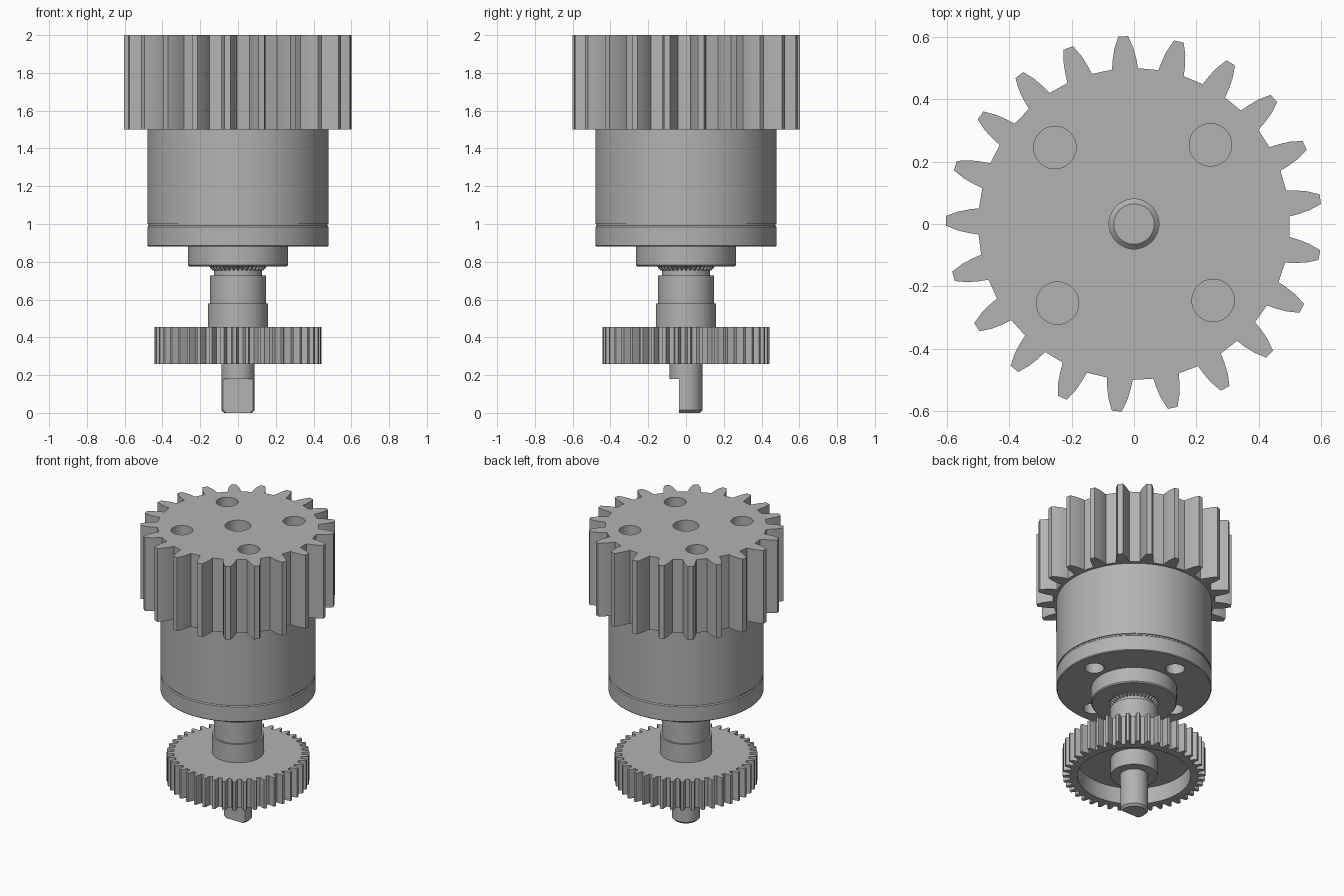
import bpy, bmesh, math
from mathutils import Matrix

old = bpy.data.objects.get("Cube")
if old:
    bpy.data.objects.remove(old, do_unlink=True)

# Single steel colour
steel = bpy.data.materials.new("steel grey")
steel.use_nodes = True
colour = (0.45, 0.45, 0.45, 1)
steel.diffuse_color = colour
steel.node_tree.nodes["Principled BSDF"].inputs["Base Color"].default_value = colour


def finish(name, bm):
    bmesh.ops.remove_doubles(bm, verts=bm.verts, dist=1e-5)
    bmesh.ops.recalc_face_normals(bm, faces=bm.faces)
    mesh = bpy.data.meshes.new(name)
    bm.to_mesh(mesh)
    bm.free()
    mesh.materials.append(steel)
    obj = bpy.data.objects.new(name, mesh)
    bpy.context.collection.objects.link(obj)
    return obj


def lathe(name, profile, segments=96):
    """Revolve a closed (radius, z) outline around the z axis."""
    bm = bmesh.new()
    rings = []
    for r, z in profile:
        ring = []
        for i in range(segments):
            a = math.tau * i / segments
            ring.append(bm.verts.new((r * math.cos(a), r * math.sin(a), z)))
        rings.append(ring)
    for k, ring in enumerate(rings):
        after = rings[(k + 1) % len(rings)]
        if profile[k][0] == 0 and profile[(k + 1) % len(rings)][0] == 0:
            continue
        for i in range(segments):
            j = (i + 1) % segments
            bm.faces.new((ring[i], ring[j], after[j], after[i]))
    return finish(name, bm)


def gear(name, teeth, z0, z1, half_tooth, phase=0, bottom_scale=1):
    """Extruded gear; half_tooth lists (half angle in degrees, radius) from root to tip."""
    tooth = [(-a, r) for a, r in half_tooth] + [(a, r) for a, r in reversed(half_tooth)]
    outline = []
    for i in range(teeth):
        for a, r in tooth:
            t = math.radians(phase + a) + math.tau * i / teeth
            outline.append((r * math.cos(t), r * math.sin(t)))
    bm = bmesh.new()
    low = [bm.verts.new((x * bottom_scale, y * bottom_scale, z0)) for x, y in outline]
    high = [bm.verts.new((x, y, z1)) for x, y in outline]
    bm.faces.new(low[::-1])
    bm.faces.new(high)
    for i in range(len(low)):
        j = (i + 1) % len(low)
        bm.faces.new((low[i], low[j], high[j], high[i]))
    return finish(name, bm)


def drum(name, r, z0, z1, segments=48):
    return lathe(name, [(0, z0), (r, z0), (r, z1), (0, z1)], segments)


def cut(obj, cutter):
    cutter.hide_render = True
    mod = obj.modifiers.new("cut", "BOOLEAN")
    mod.operation = "DIFFERENCE"
    mod.solver = "EXACT"
    mod.object = cutter
    bpy.context.view_layer.objects.active = obj
    bpy.ops.object.modifier_apply(modifier=mod.name)
    bpy.data.objects.remove(cutter, do_unlink=True)


def bolt_holes(obj, r, z0, z1, start):
    for k in range(4):
        a = math.radians(start + 90 * k)
        hole = drum("hole_cutter", r, z0, z1)
        hole.data.transform(Matrix.Translation((0.353 * math.cos(a), 0.353 * math.sin(a), 0)))
        cut(obj, hole)


# Large output gear with bolt holes and centre bore
top_gear = gear("large_gear", 21, 1.5, 2.0,
                [(4.8, 0.5), (4.1, 0.53), (3.1, 0.565), (1.5, 0.603)], 7.6)
bolt_holes(top_gear, 0.068, 1.4, 2.1, 46)
cut(top_gear, drum("bore_cutter", 0.08, 1.4, 2.1))
lathe("bore_shaft_end", [(0, 1.49), (0.08, 1.49), (0.08, 1.74), (0.065, 1.755), (0, 1.755)], 48)

# Housing
drum("housing", 0.48, 1.0, 1.5, 96)

# Flange with narrow seam below the housing
flange = lathe("flange", [(0, 0.88), (0.475, 0.88), (0.48, 0.885), (0.48, 0.985),
                          (0.474, 0.991), (0.474, 1.0), (0, 1.0)])
bolt_holes(flange, 0.06, 0.8, 0.99, 6)

# Bearing boss
lathe("bearing_boss", [(0, 0.775), (0.258, 0.775), (0.265, 0.782), (0.265, 0.885), (0, 0.885)])

# Serrated ring under the boss
gear("serrated_ring", 36, 0.755, 0.777, [(3, 0.138), (1.5, 0.155)], 0, 0.87)

# Stepped shaft sleeve
lathe("shaft_sleeve", [(0, 0.44), (0.16, 0.44), (0.16, 0.58), (0.149, 0.58), (0.149, 0.728),
                       (0.128, 0.728), (0.128, 0.78), (0, 0.78)])

# Small gear with an annular recess underneath
small_gear = gear("small_gear", 42, 0.258, 0.455,
                  [(2.6, 0.397), (2.0, 0.418), (1.1, 0.441)], 2)
cut(small_gear, lathe("recess_cutter", [(0.145, 0.2), (0.35, 0.2), (0.35, 0.37), (0.145, 0.37)]))

# Drive shaft with a flat on the front
shaft = lathe("drive_shaft", [(0, 0), (0.073, 0), (0.087, 0.014), (0.087, 0.3), (0, 0.3)], 64)
bm = bmesh.new()
bmesh.ops.create_cube(bm, size=0.4, matrix=Matrix.Translation((0, -0.237, -0.02)))
cut(shaft, finish("flat_cutter", bm))

# Smooth round surfaces, keep edges sharp
bpy.ops.object.select_all(action="DESELECT")
for obj in bpy.context.collection.objects:
    if obj.type == "MESH" and obj.data.materials and obj.data.materials[0] == steel:
        obj.select_set(True)
        bpy.context.view_layer.objects.active = obj
bpy.ops.object.shade_smooth_by_angle(angle=math.radians(25))
